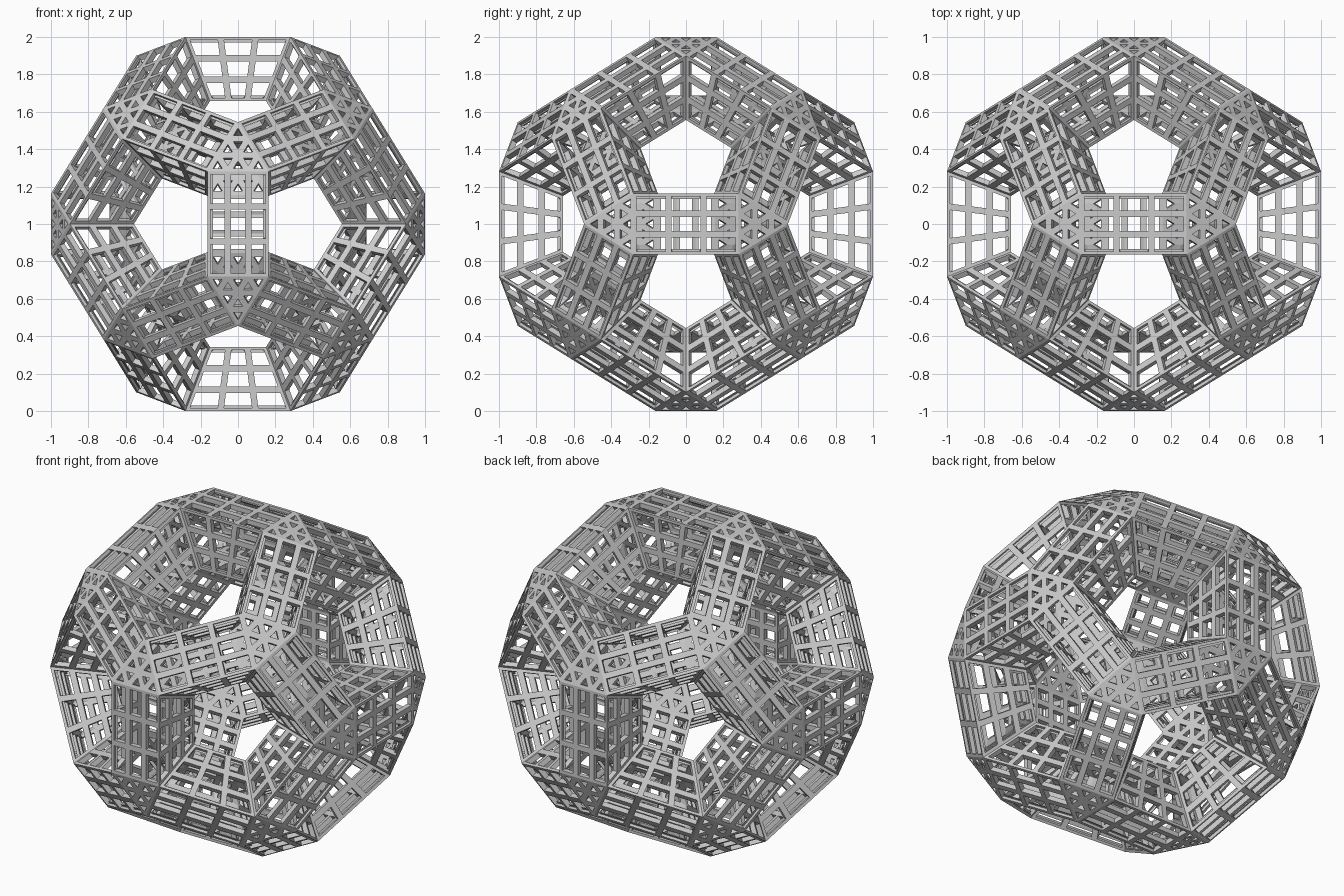
import bpy, bmesh, itertools
from mathutils import Vector
from mathutils.geometry import normal

if "Cube" in bpy.data.objects:
    bpy.data.objects.remove(bpy.data.objects["Cube"])

PHI = (1 + 5 ** 0.5) / 2
S_OUT, S_IN, T = 0.455, 0.243, 0.163     # outer / inner pentagon scale, half bar width
CUTS, WIRE, DEPTH = 2, 0.017, 0.03

def cyc(v):
    x, y, z = v
    return [Vector((x, y, z)), Vector((z, x, y)), Vector((y, z, x))]

def signs(a, b, c):
    return {(i * a, j * b, k * c) for i in (1, -1) for j in (1, -1) for k in (1, -1)}

# dodecahedron corners and face axes
corners = [Vector(v) for v in signs(1, 1, 1)]
corners += [w for v in signs(1 / PHI, 0, PHI) for w in cyc(v)]
axes = [w for v in signs(0, 1, PHI) for w in cyc(v)]
face_of = {i: [f for f, n in enumerate(axes) if n.dot(c) > 2.5] for i, c in enumerate(corners)}

bm = bmesh.new()
ring = {}
for shell, s in enumerate((S_OUT, S_IN)):
    for i, c in enumerate(corners):
        for f in face_of[i]:
            ring[shell, i, f] = bm.verts.new(c * s + axes[f] * T)

# corner triangles on both shells
for shell in (0, 1):
    for i in face_of:
        bm.faces.new([ring[shell, i, f] for f in face_of[i]])
# bars: outer and inner strips plus two tunnel walls
for i, j in itertools.combinations(range(20), 2):
    if (corners[i] - corners[j]).length < 1.3:
        f, g = [k for k in face_of[i] if k in face_of[j]]
        for shell in (0, 1):
            bm.faces.new([ring[shell, i, f], ring[shell, j, f], ring[shell, j, g], ring[shell, i, g]])
        for k in (f, g):
            bm.faces.new([ring[0, i, k], ring[0, j, k], ring[1, j, k], ring[1, i, k]])
bmesh.ops.recalc_face_normals(bm, faces=bm.faces)

# lattice: grid every panel, then open each cell
bmesh.ops.subdivide_edges(bm, edges=bm.edges, cuts=CUTS, use_grid_fill=True)
cells = bm.faces[:]
bmesh.ops.inset_individual(bm, faces=cells, thickness=WIRE, use_even_offset=True)
bmesh.ops.delete(bm, geom=cells, context='FACES')
for v in bm.verts:
    v.co.z += 1

me = bpy.data.meshes.new("lattice_frame")
bm.to_mesh(me)
bm.free()
ob = bpy.data.objects.new("lattice_frame", me)
bpy.context.collection.objects.link(ob)
mod = ob.modifiers.new("wire_depth", 'SOLIDIFY')
mod.thickness = DEPTH
mod.offset = -1
